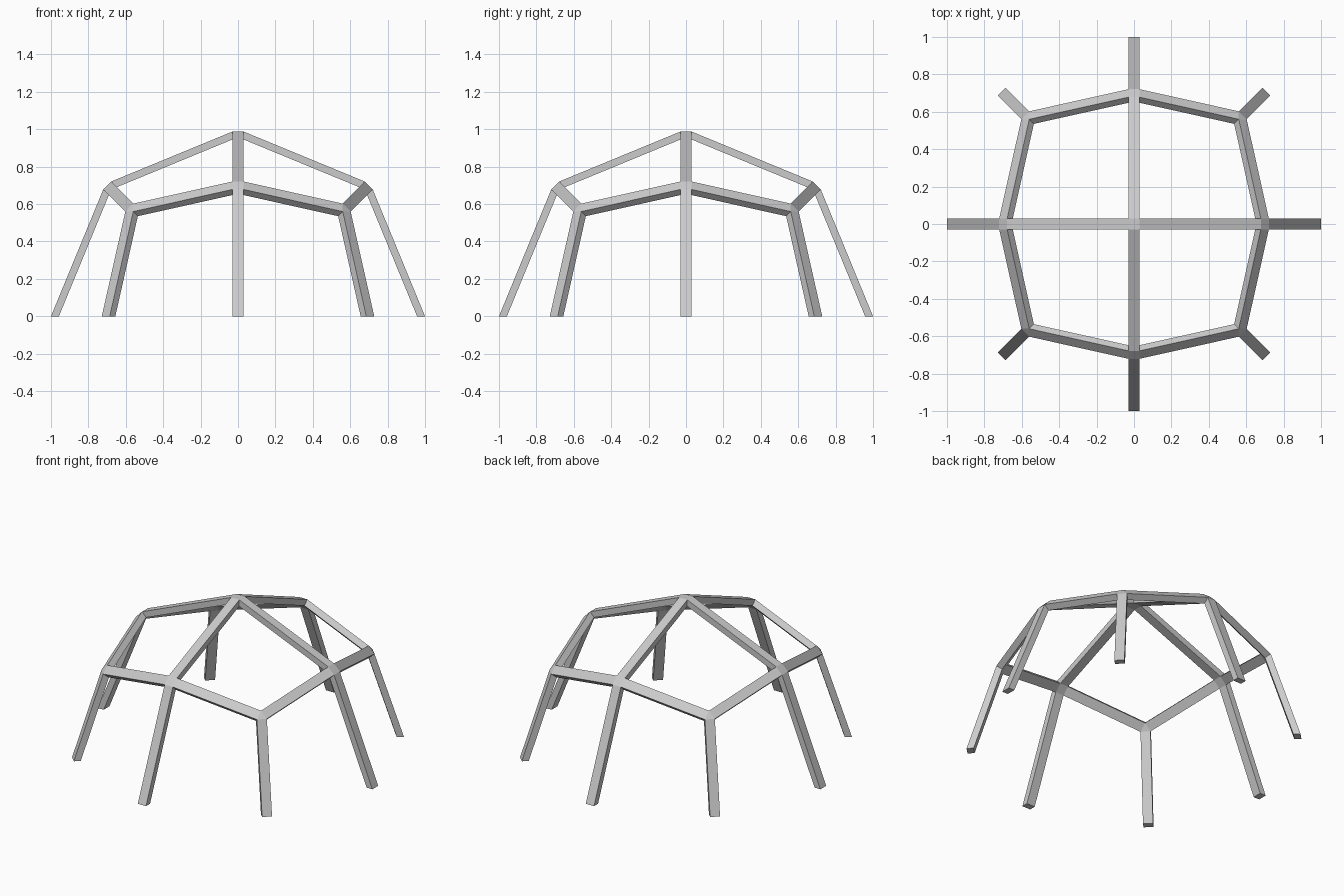
import bpy, bmesh
from math import sqrt, pi, atan2
from mathutils import Vector

if "Cube" in bpy.data.objects:
    bpy.data.objects.remove(bpy.data.objects["Cube"])

HALF = 0.03      # half the bar width
DEPTH = 0.0425   # bar depth, measured towards the centre

# Joints on a unit half-sphere: apex, four shoulders, four corners, eight feet
s, c = sqrt(0.5), sqrt(1 / 3)
dirs = [(1, 0), (0, 1), (-1, 0), (0, -1)]
diag = [(1, 1), (-1, 1), (-1, -1), (1, -1)]
nodes = [Vector((0, 0, 1))]
nodes += [Vector((x * s, y * s, s)) for x, y in dirs]       # 1-4
nodes += [Vector((x * c, y * c, c)) for x, y in diag]       # 5-8
nodes += [Vector((x, y, 0)) for x, y in dirs]               # 9-12
nodes += [Vector((x * s, y * s, 0)) for x, y in diag]       # 13-16

# Bars: roof ribs, ring bars and legs
edges = []
for i in range(4):
    edges += [(0, 1 + i), (1 + i, 5 + i), (5 + i, 1 + (i + 1) % 4),
              (1 + i, 9 + i), (5 + i, 13 + i)]

bm = bmesh.new()


def pair(p, r):
    """Outer and inner vertex of one joint corner."""
    return bm.verts.new(p), bm.verts.new(p - r * DEPTH)


# Mitred joints: one corner between each two neighbouring bars
left, right = {}, {}
for n, v in enumerate(nodes):
    r = v.normalized()
    nbrs = [b if a == n else a for a, b in edges if n in (a, b)]
    if len(nbrs) == 1:                       # foot with flat end
        m = nbrs[0]
        side = r.cross(nodes[m] - v).normalized() * HALF
        L, R = pair(v + side, r), pair(v - side, r)
        left[n, m], right[n, m] = L, R
        bm.faces.new((L[0], R[0], R[1], L[1]))
        continue
    ref = (nodes[nbrs[0]] - v)
    ref = (ref - r * ref.dot(r)).normalized()
    items = []
    for m in nbrs:
        d = nodes[m] - v
        t = d - r * d.dot(r)
        slope = -d.dot(r) / t.length
        t.normalize()
        ang = atan2(r.cross(ref).dot(t), ref.dot(t)) % (2 * pi)
        if ang > 2 * pi - 1e-4:
            ang = 0
        items.append((ang, m, t, slope))
    items.sort(key=lambda q: q[0])
    ring = []
    for k, (_, m, t, sl) in enumerate(items):
        _, m2, t2, sl2 = items[(k + 1) % len(items)]
        sin, cos = t.cross(t2).length, t.dot(t2)
        trim = HALF * (1 + cos) / sin
        p = v + (t + t2) * (HALF / sin) - r * (trim * (sl + sl2) / 2)
        q = pair(p, r)
        left[n, m] = right[n, m2] = q
        ring.append(q)
    bm.faces.new([q[0] for q in ring])
    bm.faces.new([q[1] for q in reversed(ring)])

# Four long faces of each bar
for a, b in edges:
    A = [right[a, b][0], left[a, b][0], left[a, b][1], right[a, b][1]]
    B = [left[b, a][0], right[b, a][0], right[b, a][1], left[b, a][1]]
    for k in range(4):
        j = (k + 1) % 4
        bm.faces.new((A[k], B[k], B[j], A[j]))

bmesh.ops.recalc_face_normals(bm, faces=bm.faces[:])
mesh = bpy.data.meshes.new("dome_frame")
bm.to_mesh(mesh)
bm.free()
bpy.context.collection.objects.link(bpy.data.objects.new("dome_frame", mesh))
